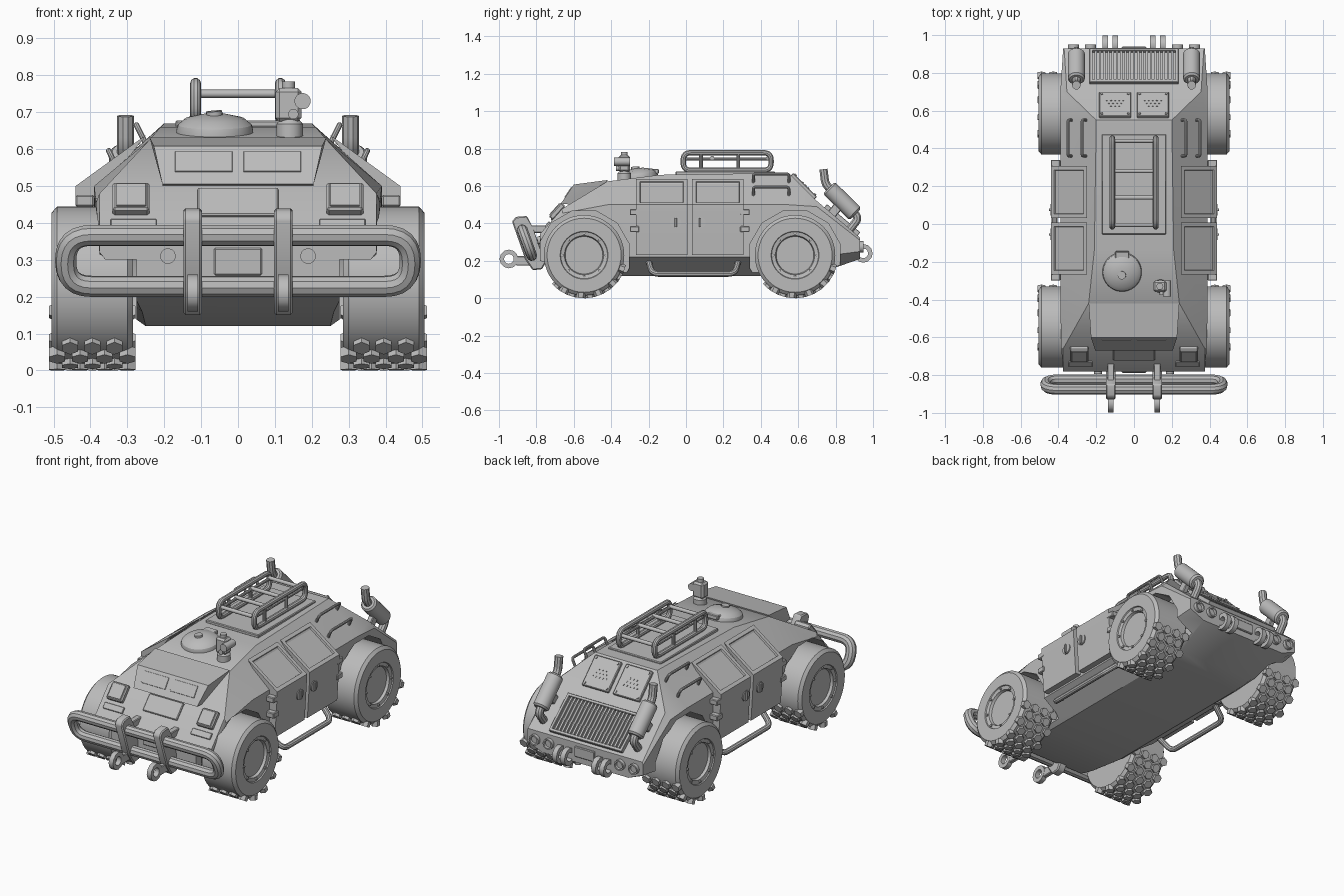
import bpy, bmesh
from math import atan2, sin, cos, pi, radians, hypot
from mathutils import Vector, Matrix

old = bpy.data.objects.get("Cube")
if old:
    bpy.data.objects.remove(old, do_unlink=True)

GREY = (0.5, 0.5, 0.5, 1)
grey = bpy.data.materials.new("plain grey")
grey.use_nodes = True
grey.diffuse_color = GREY
grey.node_tree.nodes["Principled BSDF"].inputs["Base Color"].default_value = GREY
parts = []


def finish(name, bm, matrix=None, bevel=0):
    if matrix:
        bm.transform(matrix)
    if bevel:
        bmesh.ops.bevel(bm, geom=bm.edges[:], offset=bevel, segments=1, affect='EDGES')
    bmesh.ops.recalc_face_normals(bm, faces=bm.faces[:])
    mesh = bpy.data.meshes.new(name)
    bm.to_mesh(mesh)
    bm.free()
    mesh.materials.append(grey)
    ob = bpy.data.objects.new(name, mesh)
    bpy.context.collection.objects.link(ob)
    parts.append(ob)
    return ob


def box(name, loc, size, rx=0, bevel=0.004):
    bm = bmesh.new()
    bmesh.ops.create_cube(bm, size=1)
    bm.transform(Matrix.Diagonal((*size, 1)))
    return finish(name, bm, Matrix.Translation(loc) @ Matrix.Rotation(rx, 4, 'X'), bevel)


def add_cyl(bm, a, b, r, sides):
    a, b = Vector(a), Vector(b)
    rot = (b - a).to_track_quat('Z', 'Y').to_matrix().to_4x4()
    bmesh.ops.create_cone(bm, cap_ends=True, segments=sides, radius1=r, radius2=r,
                          depth=(b - a).length, matrix=Matrix.Translation((a + b) / 2) @ rot)


def cyl(name, a, b, r, sides=24, bevel=0):
    bm = bmesh.new()
    add_cyl(bm, a, b, r, sides)
    return finish(name, bm)


def lathe(name, profile, loc, axis, steps=40):
    bm = bmesh.new()
    vs = [bm.verts.new((r, 0, h)) for r, h in profile]
    es = [bm.edges.new(p) for p in zip(vs, vs[1:])]
    bmesh.ops.spin(bm, geom=vs + es, cent=(0, 0, 0), axis=(0, 0, 1), angle=2 * pi, steps=steps)
    bmesh.ops.remove_doubles(bm, verts=bm.verts[:], dist=1e-4)
    rot = Vector(axis).to_track_quat('Z', 'X').to_matrix().to_4x4()
    return finish(name, bm, Matrix.Translation(loc) @ rot)


def prism(name, pts, mid, width, axis='X', bevel=0):
    """Extrude a polygon: (y, z) points along x, or (x, z) points along y."""
    bm = bmesh.new()
    ends = []
    for e in (mid - width / 2, mid + width / 2):
        ends.append([bm.verts.new((e, a, b) if axis == 'X' else (a, e, b)) for a, b in pts])
        bm.faces.new(ends[-1])
    n = len(pts)
    for i in range(n):
        j = (i + 1) % n
        bm.faces.new((ends[0][i], ends[0][j], ends[1][j], ends[1][i]))
    return finish(name, bm, bevel=bevel)


def tube(name, pts, r, bend=0.03, closed=False):
    pts = [Vector(p) for p in pts]
    n, path = len(pts), []
    for i, p in enumerate(pts):
        if not closed and i in (0, n - 1):
            path.append(p)
            continue
        a = p + (pts[i - 1] - p).normalized() * bend
        b = p + (pts[(i + 1) % n] - p).normalized() * bend
        for k in range(7):
            t = k / 6
            path.append(a * (1 - t) ** 2 + p * 2 * t * (1 - t) + b * t * t)
    cu = bpy.data.curves.new(name, 'CURVE')
    cu.dimensions = '3D'
    cu.bevel_depth, cu.bevel_resolution, cu.use_fill_caps = r, 3, True
    sp = cu.splines.new('POLY')
    sp.points.add(len(path) - 1)
    for q, p in zip(sp.points, path):
        q.co = (*p, 1)
    sp.use_cyclic_u = closed
    cu.materials.append(grey)
    ob = bpy.data.objects.new(name, cu)
    bpy.context.collection.objects.link(ob)
    bpy.ops.object.select_all(action='DESELECT')
    ob.select_set(True)
    bpy.context.view_layer.objects.active = ob
    bpy.ops.object.convert(target='MESH')
    parts.append(bpy.context.view_layer.objects.active)


def slope(y0, z0, y1, z1):
    """Return a placing function on a sloped plane, and its tilt."""
    a = atan2(z1 - z0, y1 - y0)
    return (lambda x, t, h=0: (x, y0 + (y1 - y0) * t - sin(a) * h,
                               z0 + (z1 - z0) * t + cos(a) * h)), a


# Armoured hull: y, floor half width and z, side half width, sill z, shoulder z, roof half width and z
stations = [(-.78, .28, .20, .375, .32, .335, .375, .345),
            (-.66, .26, .16, .385, .25, .455, .375, .48),
            (-.42, .25, .12, .39, .22, .50, .24, .625),
            (-.14, .25, .12, .39, .22, .50, .21, .66),
            (.55, .25, .12, .39, .22, .50, .20, .67),
            (.70, .25, .13, .39, .22, .49, .355, .52),
            (.93, .28, .21, .375, .25, .31, .37, .325)]
bm = bmesh.new()
rings = []
for y, b, zb, w, zl, zs, r, zt in stations:
    half = [(b, zb), (w, zl), (w, zs), (r, zt)]
    rings.append([bm.verts.new((x, y, z)) for x, z in half + [(-x, z) for x, z in half[::-1]]])
for p, q in zip(rings, rings[1:]):
    for i in range(8):
        bm.faces.new((p[i], p[(i + 1) % 8], q[(i + 1) % 8], q[i]))
bm.faces.new(rings[0])
bm.faces.new(rings[-1])
hull = finish("hull", bm)

# Wheel wells
WHEELS = [(-.545, "front"), (.583, "rear")]
for s in (1, -1):
    for wy, _ in WHEELS:
        ring = [(wy + .25 * cos(pi * (k + .5) / 6), .225 + .25 * sin(pi * (k + .5) / 6)) for k in range(12)]
        cutter = prism("wheel_well_cutter", ring, s * .44, .33)
        cutter.hide_render = True
        parts.remove(cutter)
        mod = hull.modifiers.new("well", 'BOOLEAN')
        mod.operation, mod.solver, mod.object = 'DIFFERENCE', 'EXACT', cutter
        bpy.context.view_layer.objects.active = hull
        bpy.ops.object.modifier_apply(modifier="well")
        bpy.data.objects.remove(cutter, do_unlink=True)

# Wheels with hub bolts and studded treads
tyre = [(0, .085), (.1, .085), (.105, .1), (.125, .104), (.128, .11), (.198, .11), (.215, .095),
        (.215, -.095), (.2, -.11), (0, -.11)]
for s, side in ((1, "left"), (-1, "right")):
    for wy, end in WHEELS:
        c = Vector((s * .395, wy, .23))
        lathe(f"{end}_{side}_wheel", tyre, c, (s, 0, 0), 48)
        bm = bmesh.new()
        for k in range(10):
            t = radians(-42 + 12.5 * k)
            d = Vector((0, sin(t), -cos(t)))
            for x in ((-.095, -.033, .033, .095) if k % 2 else (-.06, 0, .06)):
                o = c + Vector((x, 0, 0))
                add_cyl(bm, o + d * .2, o + d * .229, .025, 6)
        finish(f"{end}_{side}_tread_studs", bm)
        bm = bmesh.new()
        for k in range(8):
            d = Vector((s * .1, .115 * sin(k * pi / 4), .115 * cos(k * pi / 4)))
            add_cyl(bm, c + d, c + d + Vector((s * .01, 0, 0)), .007, 8)
        finish(f"{end}_{side}_hub_bolts", bm)

# Windscreen visor and panes
bm = bmesh.new()
for x, y, z in ((.24, -.42, .632), (.228, -.60, .608), (.205, -.67, .505), (.2, -.45, .49)):
    bm.verts.new((x, y, z))
    bm.verts.new((-x, y, z))
bmesh.ops.convex_hull(bm, input=bm.verts[:])
finish("windscreen_visor", bm)
screen, tilt = slope(-.67, .505, -.60, .608)
hood, hood_tilt = slope(-.78, .345, -.66, .48)
rear_top, rear_tilt = slope(.55, .67, .70, .52)
deck, deck_tilt = slope(.70, .52, .93, .325)

# Hood and nose fittings
box("hood_hatch", hood(0, .8), (.22, .1, .02), hood_tilt)
box("nose_plate", (0, -.782, .295), (.13, .012, .075))
for s in (1, -1):
    box("windscreen_pane", screen(s * .093, .58), (.155, .066, .008), tilt, .001)
    box("headlamp_box", hood(s * .29, .83, .012), (.1, .1, .03), hood_tilt, .006)
    box("headlamp_lens", hood(s * .29, .83, .029), (.08, .08, .006), hood_tilt, .001)
    box("hood_slot", hood(s * .283, .35, .003), (.125, .035, .012), hood_tilt, .002)
    cyl("nose_lamp", (s * .19, -.77, .31), (s * .19, -.795, .31), .021)

# Bull bar, brackets and tow eyes
tube("bull_bar", [(-.467, -.875, .366), (.467, -.875, .366), (.467, -.825, .228), (-.467, -.825, .228)],
     .029, .07, True)
bracket = [(-.93, .41), (-.91, .435), (-.85, .44), (-.82, .38), (-.75, .19), (-.77, .155), (-.82, .15), (-.86, .21)]
eye = [(.026, -.014), (.05, -.014), (.05, .014), (.026, .014), (.026, -.014)]
for s in (1, -1):
    prism("bull_bar_bracket", bracket, s * .123, .05, bevel=.006)
    for z in (.24, .38):
        box("bracket_arm", (s * .123, -.78, z - .01), (.035, .13, .04))
    lathe("front_tow_eye", eye, (s * .123, -.947, .21), (1, 0, 0), 12)
    box("front_tow_arm", (s * .123, -.86, .2), (.026, .1, .05))
    for x in (.1, .152):
        lathe("rear_tow_eye", eye, (s * x, .948, .24), (1, 0, 0), 12)

# Two-panel side doors with sunken windows, hinges and latches
for s in (1, -1):
    shape = [(.25, .638), (.44, .5), (.44, .47), (.425, .23), (.37, .23), (.37, .48)]
    for my, hinge in ((-.13, -.275), (.17, .315)):
        door = prism("side_door", [(s * x, z) for x, z in shape], my, .275, 'Y')
        bm = bmesh.new()
        bm.from_mesh(door.data)
        bm.faces.ensure_lookup_table()
        top = [f for f in bm.faces if f.normal.z > .6 and f.calc_center_median().z > .55]
        bmesh.ops.inset_region(bm, faces=top, thickness=.03, depth=0)
        bmesh.ops.inset_region(bm, faces=top, thickness=.004, depth=-.01)
        bm.to_mesh(door.data)
        bm.free()
        for z in (.46, .37):
            box("door_hinge", (s * .415, hinge, z), (.05, .05, .032))
        ly = my + (.075 if my < 0 else -.095)
        cyl("door_latch", (s * .42, ly, .405), (s * .442, ly, .405), .03, 20)
        box("latch_grip", (s * .445, ly, .405), (.012, .012, .05), 0, .002)
    # Boarding step
    tube("side_step", [(s * .34, -.2, .2), (s * .42, -.18, .13), (s * .42, .26, .13), (s * .34, .28, .2)], .016, .04)
    # Grab rails on the sloped flank
    for x, z, foot in ((.275, .665, .605), (.35, .595, .53)):
        tube("grab_rail", [(s * (x - .03), .36, foot), (s * x, .36, z), (s * x, .55, z), (s * (x - .03), .55, foot)],
             .008, .015)

# Roof panel and luggage rack
box("roof_panel", (0, .21, .668), (.34, .53, .02))
for s in (1, -1):
    x = s * .115
    tube("rack_side", [(x, -.015, .685), (x, -.015, .778), (x, .455, .778), (x, .455, .685)], .015, .04, True)
    for y in (.08, .28):
        cyl("rack_post", (x, y, .68), (x, y, .775), .01, 10)
    tube("rack_mid_rail", [(x * .92, -.01, .745), (x * .92, .45, .745)], .009)
for y in (-.005, .14, .28, .44):
    cyl("rack_crossbar", (-.115, y, .75), (.115, y, .75), .011, 12)

# Roof hatch
lathe("roof_hatch", [(0, .038), (.03, .037), (.08, .025), (.1, .008), (.104, -.005), (.104, -.03), (0, -.03)],
      (-.063, -.255, .658), (0, -.124, .99))
cyl("hatch_knob", (-.063, -.27, .68), (-.065, -.272, .703), .022, 16)
box("hatch_hinge", (-.063, -.165, .678), (.075, .04, .025), .1)

# Periscope sight
lathe("sight_base", [(0, .04), (.026, .04), (.036, .028), (.036, -.02), (0, -.02)], (.14, -.33, .64), (0, 0, 1), 24)
box("sight_body", (.137, -.33, .72), (.07, .06, .09), 0, .01)
cyl("sight_lens", (.175, -.385, .73), (.175, -.3, .73), .022, 20)
cyl("sight_small_lens", (.15, -.375, .695), (.15, -.33, .695), .014, 16)
cyl("sight_cap", (.137, -.33, .76), (.137, -.33, .783), .018, 16)

# Rear engine covers with bolts
for s in (1, -1):
    box("engine_cover", rear_top(s * .1, .5, .006), (.17, .18, .02), rear_tilt)
    bm = bmesh.new()
    for x in (.03, .17):
        for t in (.15, .85):
            add_cyl(bm, rear_top(s * x, t, .01), rear_top(s * x, t, .022), .007, 8)
    for row in range(3):
        for k in range(5 - row):
            x = .1 + (k - (4 - row) / 2) * .022
            add_cyl(bm, rear_top(s * x, .62 - row * .1, .01), rear_top(s * x, .62 - row * .1, .02), .005, 6)
    finish("engine_cover_bolts", bm)

# Rear grille with slats
box("grille_base", deck(0, .56), (.47, .22, .01), deck_tilt, .002)
for t in (.2, .92):
    box("grille_frame_bar", deck(0, t, .01), (.47, .016, .024), deck_tilt, .002)
for s in (1, -1):
    box("grille_frame_side", deck(s * .227, .56, .01), (.016, .23, .024), deck_tilt, .002)
for k in range(19):
    box("grille_slat", deck((k - 9) * .0225, .56, .01), (.011, .2, .016), deck_tilt, 0)

# Exhausts and tail lamps
for s in (1, -1):
    x = s * .305
    d = Vector((0, .71, -.70))
    lathe("exhaust_muffler", [(0, -.1), (.036, -.1), (.045, -.09), (.045, .09), (.036, .1), (0, .1)],
          (x, .835, .52), d, 28)
    tube("exhaust_tip", [(x, .78, .575), (x, .745, .61), (x, .735, .69)], .023, .025)
    tube("exhaust_feed", [(x, .89, .465), (x, .925, .43), (x, .87, .36)], .023, .03)
    box("muffler_strap", (x, .8, .475), (.03, .05, .08), deck_tilt)
    for lx in (.23, .32):
        lathe("tail_lamp", [(0, .008), (.02, .008), (.022, .02), (.03, .02), (.03, -.02), (0, -.02)],
              (s * lx, .93, .275), (0, 1, 0), 20)
box("rear_plate", (0, .932, .275), (.13, .014, .06))

# Smooth the round parts and keep hard edges
bpy.ops.object.select_all(action='DESELECT')
for ob in parts:
    ob.select_set(True)
bpy.context.view_layer.objects.active = hull
bpy.ops.object.shade_smooth_by_angle(angle=radians(32))
